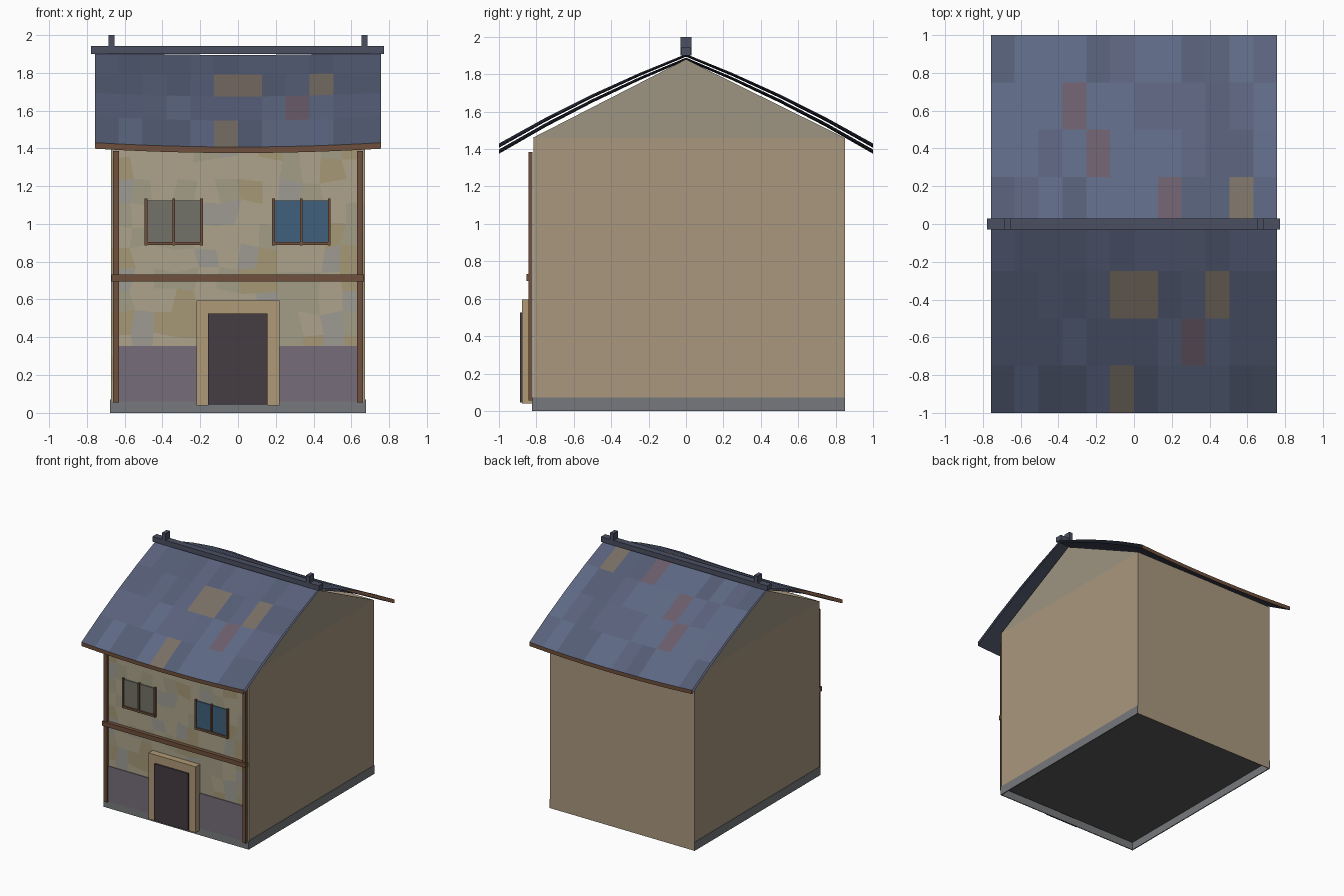
import bpy, bmesh, random

if "Cube" in bpy.data.objects:
    bpy.data.objects.remove(bpy.data.objects["Cube"])

random.seed(7)


def mat(name, r, g, b):
    m = bpy.data.materials.new(name)
    m.diffuse_color = (r, g, b, 1)
    m.use_nodes = True
    m.node_tree.nodes["Principled BSDF"].inputs["Base Color"].default_value = m.diffuse_color
    return m


PLASTER = mat("plaster", 0.40, 0.31, 0.21)
GABLE = mat("gable_plaster", 0.34, 0.30, 0.22)
STONE = mat("stone", 0.18, 0.19, 0.20)
FLOOR = mat("dark_floor", 0.10, 0.10, 0.105)
WOOD = mat("timber", 0.16, 0.08, 0.045)
SAND = mat("door_surround", 0.43, 0.32, 0.18)
DOOR = mat("door", 0.06, 0.045, 0.055)
DADO = mat("dado", 0.18, 0.15, 0.19)
GREYGLASS = mat("grey_glass", 0.17, 0.17, 0.14)
BLUEGLASS = mat("blue_glass", 0.05, 0.12, 0.20)
RIDGE = mat("ridge", 0.07, 0.08, 0.12)
SLATES = [mat("slate_a", 0.10, 0.12, 0.20), mat("slate_b", 0.09, 0.11, 0.18),
          mat("slate_c", 0.11, 0.14, 0.23), mat("slate_mauve", 0.15, 0.11, 0.15),
          mat("slate_ochre", 0.19, 0.16, 0.13)]
PATCHES = [mat("patch_cream", 0.42, 0.37, 0.26), mat("patch_sand", 0.38, 0.31, 0.18),
           mat("patch_grey", 0.34, 0.33, 0.29), mat("patch_olive", 0.36, 0.34, 0.24)]


def mesh(name, verts, faces, mats):
    me = bpy.data.meshes.new(name)
    me.from_pydata(verts, [], faces)
    for m in mats:
        me.materials.append(m)
    ob = bpy.data.objects.new(name, me)
    bpy.context.collection.objects.link(ob)
    return ob


def prism(name, profile, x0, x1, material):
    """Extrude a (y, z) outline along x."""
    n = len(profile)
    verts = [(x, y, z) for x in (x0, x1) for y, z in profile]
    faces = [tuple(range(n)), tuple(range(n, 2 * n))]
    faces += [(i, (i + 1) % n, n + (i + 1) % n, n + i) for i in range(n)]
    ob = mesh(name, verts, faces, [material])
    bm = bmesh.new()
    bm.from_mesh(ob.data)
    bmesh.ops.recalc_face_normals(bm, faces=bm.faces)
    bm.to_mesh(ob.data)
    bm.free()
    return ob


def box(name, x0, x1, y0, y1, z0, z1, material):
    return prism(name, [(y0, z0), (y1, z0), (y1, z1), (y0, z1)], x0, x1, material)


def sheet(name, nu, nv, point, mats, weights=(1,)):
    """Patchwork grid: point(i, j) gives a vertex, cells get random colours."""
    verts = [point(i, j) for j in range(nv + 1) for i in range(nu + 1)]
    w = nu + 1
    faces = [(j * w + i, j * w + i + 1, (j + 1) * w + i + 1, (j + 1) * w + i)
             for j in range(nv) for i in range(nu)]
    ob = mesh(name, verts, faces, mats)
    for p in ob.data.polygons:
        p.material_index = random.choices(range(len(weights)), weights)[0]
    return ob


# Walls above a recessed floor, thin plinth skirts below
F, B, W = -0.82, 0.85, 0.672
box("walls", -W, W, F + 0.004, B, 0.065, 1.46, PLASTER)
box("floor", -W + 0.01, W - 0.01, F + 0.01, B - 0.01, 0.06, 0.066, FLOOR)
box("plinth_front", -0.676, 0.676, F - 0.003, F + 0.005, 0, 0.06, STONE)
box("wall_foot_back", -W, W, B - 0.006, B, 0, 0.065, PLASTER)
for s, side in ((-1, "left"), (1, "right")):
    box("plinth_" + side, s * 0.668, s * 0.676, F, B, 0, 0.072, STONE)
    prism("gable_" + side, [(F, 1.46), (B, 1.46), (0, 1.88)], s * 0.662, s * W, GABLE)


# Patchwork front wall
def wall_point(i, j):
    inner = 0 < i < 12 and 0 < j < 12
    dx, dz = (random.uniform(-0.02, 0.02) if inner else 0 for _ in range(2))
    return (-0.67 + 1.34 * i / 12 + dx, F, 0.06 + 1.4 * j / 12 + dz)


sheet("front_wall", 12, 12, wall_point, PATCHES, [4, 2, 2, 3])

# Dado, timbers, door
for s, side in ((-1, "left"), (1, "right")):
    box("dado_" + side, s * 0.2, s * 0.63, F - 0.006, F, 0.06, 0.355, DADO)
    box("corner_post_" + side, s * 0.63, s * 0.662, -0.843, F, 0.055, 1.385, WOOD)
    box("door_jamb_" + side, s * 0.155, s * 0.22, -0.876, F, 0.04, 0.595, SAND)
box("floor_beam", -0.67, 0.667, -0.852, F, 0.695, 0.732, WOOD)
box("door_lintel", -0.155, 0.155, -0.876, F, 0.525, 0.595, SAND)
box("door", -0.158, 0.155, -0.888, F, 0.045, 0.525, DOOR)

# Windows
for cx, glass, side in ((-0.34, GREYGLASS, "left"), (0.335, BLUEGLASS, "right")):
    box("window_glass_" + side, cx - 0.145, cx + 0.145, F - 0.008, F, 0.9, 1.125, glass)
    box("window_sill_" + side, cx - 0.152, cx + 0.152, F - 0.02, F, 0.888, 0.905, WOOD)
    for k in (-1, 0, 1):
        x = cx + k * 0.147
        box("window_bar_" + side, x - 0.007, x + 0.007, F - 0.018, F, 0.885, 1.135, WOOD)

# Sagging slate roof: slates over an underside, open at the verges
HEIGHTS = [1.908, 1.806, 1.693, 1.568, 1.43]


def roof_point(i, j, drop=0.0, flip=1):
    x = flip * (-0.758 + 1.516 * i / 12)
    y = (j - 4) * 0.25
    sag = (0.014 + 0.009 * abs(y)) * (1 - (x / 0.758) ** 2)
    return (x, y, HEIGHTS[abs(j - 4)] - sag - drop * (0.6 + 0.4 * abs(y)))


D = 0.032
sheet("roof_slates", 12, 8, roof_point, SLATES, [6, 6, 6, 2, 1])
sheet("roof_underside", 12, 8, lambda i, j: roof_point(i, j, D, -1), [RIDGE])
sheet("eave_front", 12, 1, lambda i, j: roof_point(i, 0, D * (1 - j)), [WOOD])
sheet("eave_back", 12, 1, lambda i, j: roof_point(i, 8, D * (1 - j), -1), [WOOD])

# Ridge beam and finials
box("ridge_beam", -0.777, 0.772, -0.028, 0.028, 1.90, 1.942, RIDGE)
for s, side in ((-1, "left"), (1, "right")):
    box("finial_" + side, s * 0.67 - 0.016, s * 0.67 + 0.016, -0.03, 0.03, 1.9, 2.0, RIDGE)
